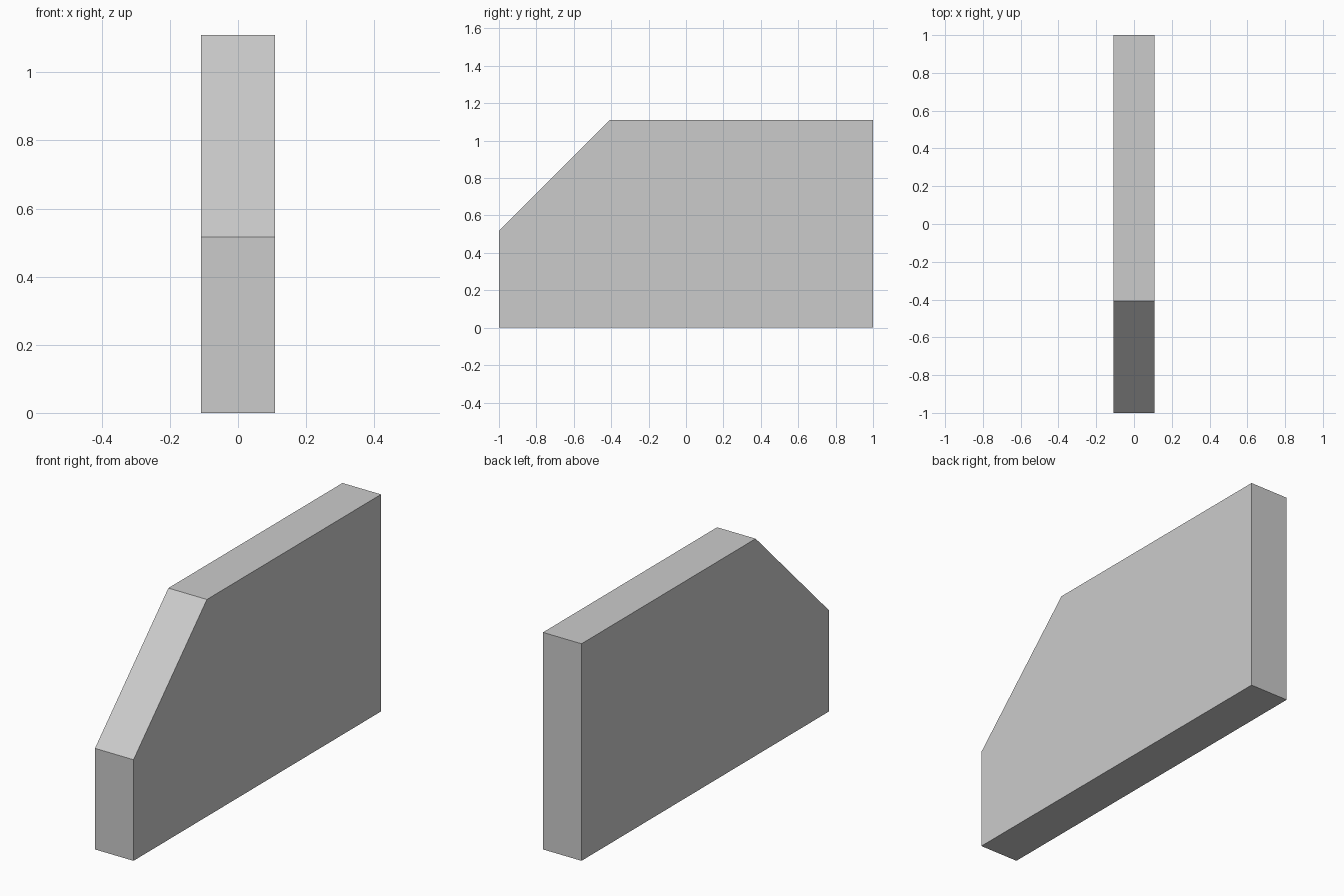
import bpy, bmesh

if "Cube" in bpy.data.objects:
    bpy.data.objects.remove(bpy.data.objects["Cube"])

HALF_WIDTH = 0.109
# Side outline (y, z): a slab with its upper front corner cut at 45 degrees
PROFILE = [(-1, 0), (1, 0), (1, 1.11), (-0.407, 1.11), (-1, 0.517)]


def extruded_panel(name, profile, half_width):
    bm = bmesh.new()
    face = bm.faces.new([bm.verts.new((-half_width, y, z)) for y, z in profile])
    result = bmesh.ops.extrude_face_region(bm, geom=[face])
    moved = [v for v in result["geom"] if isinstance(v, bmesh.types.BMVert)]
    bmesh.ops.translate(bm, verts=moved, vec=(2 * half_width, 0, 0))
    bmesh.ops.recalc_face_normals(bm, faces=bm.faces)
    mesh = bpy.data.meshes.new(name)
    bm.to_mesh(mesh)
    bm.free()
    obj = bpy.data.objects.new(name, mesh)
    bpy.context.collection.objects.link(obj)
    return obj


# Upright panel
extruded_panel("chamfered_panel", PROFILE, HALF_WIDTH)
